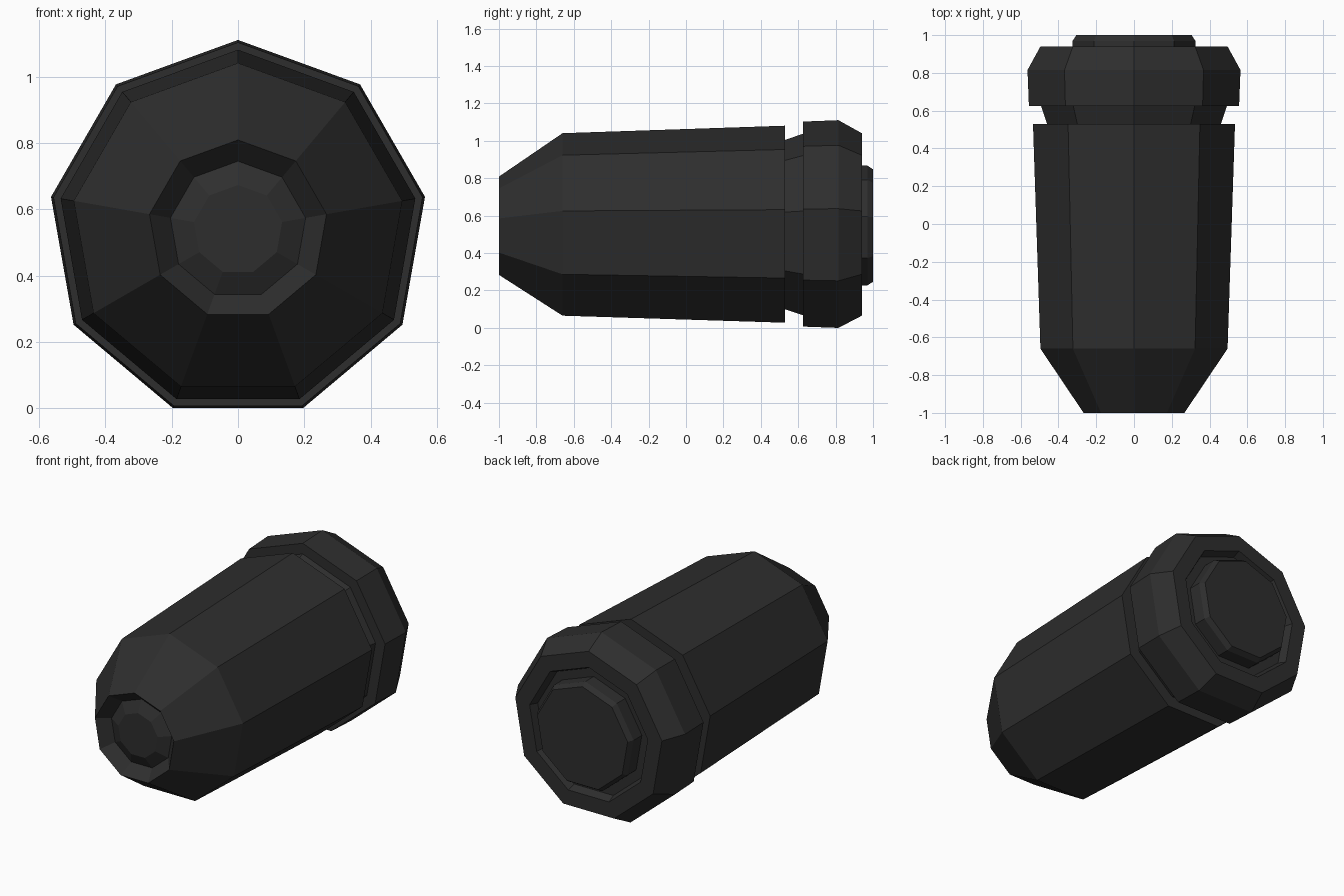
import bpy, bmesh, math

if "Cube" in bpy.data.objects:
    bpy.data.objects.remove(bpy.data.objects["Cube"])

SIDES = 9
CENTRE_Z = 0.538

dark = bpy.data.materials.new("dark_grey")
dark.diffuse_color = (0.027, 0.027, 0.027, 1)
dark.use_nodes = True
dark.node_tree.nodes["Principled BSDF"].inputs["Base Color"].default_value = dark.diffuse_color


def lathe(name, profile):
    """Turn (y, radius) points around the long axis with flat facets."""
    bm = bmesh.new()
    rings = []
    for y, r in profile:
        if r == 0:
            rings.append([bm.verts.new((0, y, CENTRE_Z))] * SIDES)
            continue
        ring = []
        for i in range(SIDES):
            t = 2 * math.pi * i / SIDES
            ring.append(bm.verts.new((r * math.sin(t), y, CENTRE_Z + r * math.cos(t))))
        rings.append(ring)
    for p, q in zip(rings, rings[1:]):
        for i in range(SIDES):
            j = (i + 1) % SIDES
            corners = list(dict.fromkeys((p[i], p[j], q[j], q[i])))
            bm.faces.new(corners)
    mesh = bpy.data.meshes.new(name)
    bm.to_mesh(mesh)
    bm.free()
    mesh.materials.append(dark)
    obj = bpy.data.objects.new(name, mesh)
    bpy.context.collection.objects.link(obj)
    return obj


# Raised button inside the recessed nose
lathe("nose_button", [(-0.965, 0), (-0.965, 0.135), (-0.93, 0.207)])
# Tapered body with the sloped nose recess
lathe("body", [(-0.93, 0.207), (-1.0, 0.271), (-0.66, 0.503),
               (0.53, 0.543), (0.53, 0.467)])
# Narrow neck between body and cap
lathe("neck", [(0.53, 0.467), (0.625, 0.5)])
# Wide rear cap with a chamfer and a ring-shaped recess
lathe("rear_cap", [(0.625, 0.5), (0.625, 0.565), (0.815, 0.5725),
                   (0.94, 0.503), (0.94, 0.405), (0.89, 0.385), (0.89, 0.33)])
# Plug standing out of the rear recess
lathe("rear_plug", [(0.89, 0.33), (0.97, 0.33), (1.0, 0.31), (1.0, 0)])
